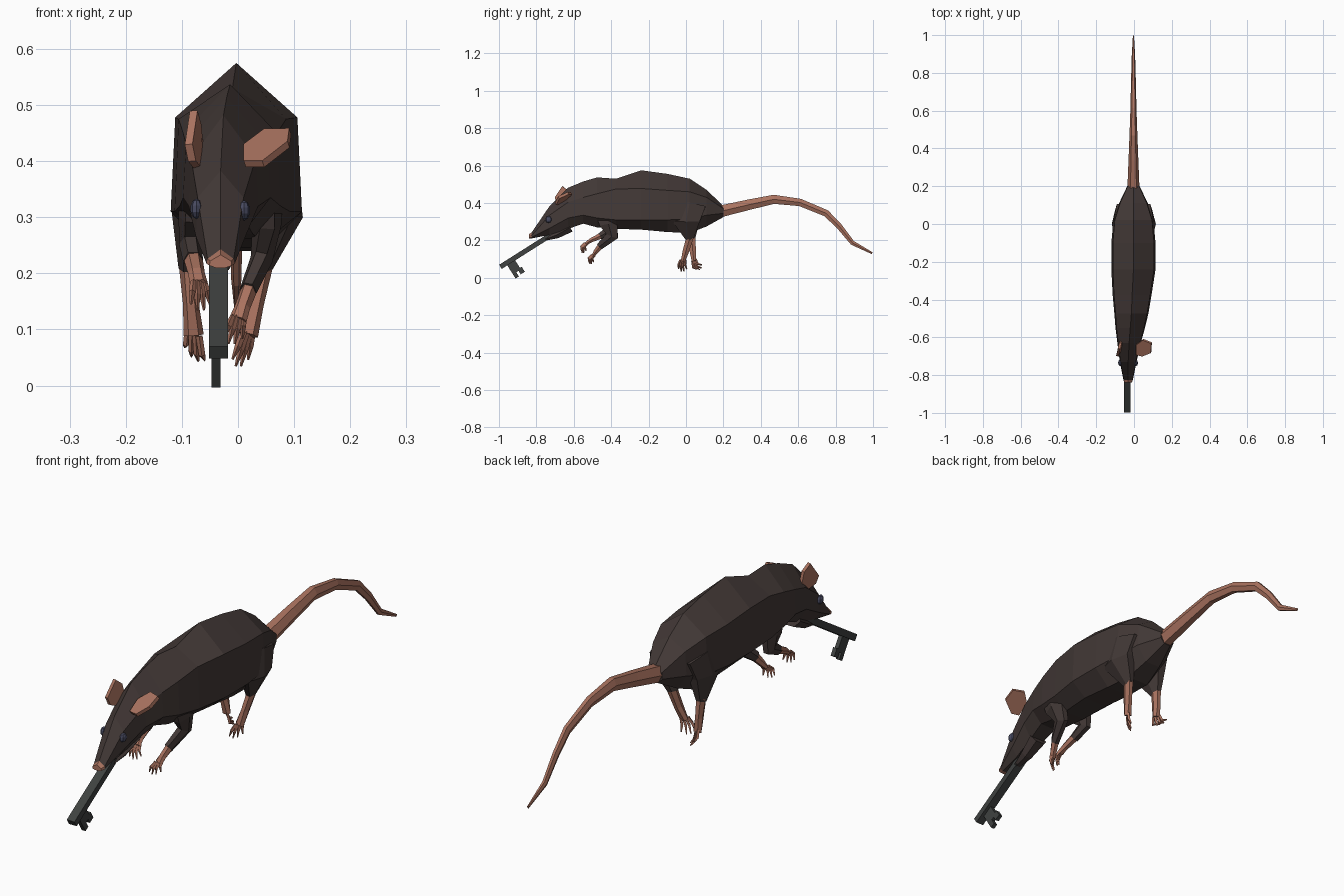
import bpy, bmesh, math
from mathutils import Vector as V


def material(name, rgb):
    m = bpy.data.materials.new(name)
    m.diffuse_color = (*rgb, 1)
    return m


FUR = material("dark_fur", (0.055, 0.040, 0.037))
SKIN = material("pink_skin", (0.40, 0.17, 0.115))
IRON = material("dark_iron", (0.05, 0.054, 0.052))
EYE = material("eye_blue", (0.07, 0.075, 0.13))


def finish(name, bm, mat):
    bmesh.ops.recalc_face_normals(bm, faces=bm.faces)
    me = bpy.data.meshes.new(name)
    bm.to_mesh(me)
    bm.free()
    ob = bpy.data.objects.new(name, me)
    bpy.context.collection.objects.link(ob)
    me.materials.append(mat)
    return ob


def loft(name, rings, mat):
    bm = bmesh.new()
    vs = [[bm.verts.new(p) for p in r] for r in rings]
    n = len(rings[0])
    for a, b in zip(vs, vs[1:]):
        for i in range(n):
            j = (i + 1) % n
            bm.faces.new((a[i], a[j], b[j], b[i]))
    bm.faces.new(vs[0])
    bm.faces.new(vs[-1])
    return finish(name, bm, mat)


def tube(name, path, mat, sides=6, phase=0.0):
    """path rows: x, y, z, radius across x, radius in the other direction"""
    pts = [V(p[:3]) for p in path]
    rings = []
    for i, p in enumerate(path):
        t = (pts[min(i + 1, len(pts) - 1)] - pts[max(i - 1, 0)]).normalized()
        a = (V((1, 0, 0)) - t * t.x).normalized()
        b = t.cross(a)
        rings.append([pts[i] + a * p[3] * math.cos(phase + k * math.tau / sides)
                      + b * p[4] * math.sin(phase + k * math.tau / sides) for k in range(sides)])
    return loft(name, rings, mat)


def toes(name, palm, tip, spread, bend):
    palm, tip, spread, bend = V(palm), V(tip), V(spread), V(bend)
    for i in range(4):
        f = (i - 1.5) / 1.5
        end = tip + spread * f + (palm - tip) * 0.22 * f * f
        start = palm + spread * f * 0.55
        mid = (start + end) / 2 + bend
        tube(f"{name}_{i + 1}", [(*start, .006, .007), (*mid, .006, .007), (*end, .002, .003)], SKIN, 4)


def plate(name, pts, mat, thick):
    bm = bmesh.new()
    bm.faces.new([bm.verts.new(p) for p in pts])
    ob = finish(name, bm, mat)
    s = ob.modifiers.new("thickness", "SOLIDIFY")
    s.thickness = thick
    s.offset = 0
    return ob


# body and head: y, centre x, half width, top z, upper side z, lower side z, belly z
stations = [
    (.20, -.003, .033, .385, .370, .345, .325),
    (.11, -.003, .076, .470, .430, .335, .275),
    (.02, -.003, .106, .530, .460, .315, .240),
    (-.10, -.003, .117, .556, .468, .31, .245),
    (-.24, -.003, .117, .575, .478, .31, .258),
    (-.375, -.010, .103, .530, .475, .31, .262),
    (-.475, -.014, .090, .537, .450, .32, .270),
    (-.55, -.020, .078, .515, .430, .335, .290),
    (-.63, -.026, .062, .482, .405, .32, .262),
    (-.73, -.031, .044, .383, .335, .265, .230),
    (-.825, -.031, .025, .243, .226, .217, .211),
]


def section(s):
    y, c, w, zt, zu, zl, zb = s
    return [V(p) for p in ((c, y, zt), (c + w * .93, y, zu), (c + w, y, zl), (c + w * .45, y, zb),
                           (c - w * .45, y, zb), (c - w, y, zl), (c - w * .93, y, zu))]


body = [section(s) for s in stations]
loft("body", body, FUR)

# nose cap and lower jaw
loft("nose", [body[-1], section((-.84, -.031, .02, .233, .222, .214, .210))], SKIN)
tube("lower_jaw", [(-.029, -.62, .27, .04, .03), (-.03, -.69, .23, .028, .022),
                   (-.031, -.75, .207, .015, .009)], FUR, 6)

# eyes
for side, loc in (("left", (-.074, -.735, .315)), ("right", (.011, -.735, .312))):
    bm = bmesh.new()
    bmesh.ops.create_uvsphere(bm, u_segments=8, v_segments=5, radius=.018)
    for v in bm.verts:
        v.co.x *= .6
        v.co += V(loc)
    finish("eye_" + side, bm, EYE)

# ears
plate("ear_right", [(.012, -.69, .395), (.012, -.64, .425), (.048, -.612, .452),
                    (.093, -.63, .453), (.09, -.68, .430), (.045, -.698, .395)], SKIN, .014)
plate("ear_left", [(-.082, -.69, .40), (-.088, -.70, .43), (-.079, -.66, .49),
                   (-.072, -.63, .465), (-.068, -.62, .42), (-.07, -.65, .385)], SKIN, .014)

# tail
tube("tail", [(-.003, .19, .357, .032, .036), (-.003, .34, .392, .026, .032),
              (-.003, .47, .42, .021, .028), (-.003, .61, .403, .016, .023),
              (-.003, .75, .345, .013, .021), (-.003, .82, .275, .011, .018),
              (-.003, .89, .187, .009, .014), (-.003, .995, .132, .003, .006)], SKIN, 6)

# hind legs: furry thigh, bare shank and toes
tube("thigh_right", [(.07, .02, .40, .032, .10), (.078, .0, .305, .038, .085),
                     (.043, .02, .208, .017, .024)], FUR)
tube("shank_right", [(.047, .022, .22, .017, .022), (.032, .0, .145, .014, .02),
                     (.018, -.016, .09, .018, .013)], SKIN)
toes("hind_toe_right", (.018, -.016, .095), (.0, -.018, .033), (.014, .022, 0), (0, -.006, 0))
tube("thigh_left", [(-.075, .02, .40, .032, .10), (-.082, .0, .305, .036, .085),
                    (-.088, .03, .208, .018, .024)], FUR)
tube("shank_left", [(-.088, .03, .22, .018, .022), (-.084, .036, .145, .014, .02),
                    (-.079, .042, .09, .018, .013)], SKIN)
toes("hind_toe_left", (-.079, .042, .095), (-.077, .08, .047), (-.018, .014, .012), (0, -.006, -.012))

# front legs: furry arm, bare hand and toes
tube("arm_right", [(.05, -.43, .38, .028, .075), (.052, -.415, .29, .026, .055),
                   (.042, -.395, .225, .02, .038), (.018, -.462, .168, .016, .021)], FUR)
tube("hand_right", [(.021, -.455, .174, .015, .019), (.008, -.482, .14, .014, .014),
                    (.0, -.497, .118, .016, .009)], SKIN)
toes("front_toe_right", (.0, -.495, .122), (-.012, -.51, .073), (.017, .012, 0), (0, -.01, .003))
tube("arm_left", [(-.075, -.43, .38, .028, .075), (-.082, -.42, .30, .024, .055),
                  (-.085, -.405, .252, .02, .034), (-.08, -.46, .222, .018, .02)], FUR)
tube("hand_left", [(-.08, -.453, .226, .017, .018), (-.074, -.51, .20, .015, .013),
                   (-.07, -.535, .182, .016, .009)], SKIN)
toes("front_toe_left", (-.07, -.533, .185), (-.066, -.551, .133), (.017, .012, 0), (0, -.01, .003))

# key held in the mouth: square shaft and a notched bit
end, along, down = V((-.035, -.992, .059)), V((0, .845, .535)), V((0, .535, -.845))
h, d = .017 * math.sqrt(2), .013 * math.sqrt(2)
tube("key_shaft", [(*end, h, d), (*(end + along * .37), h, d)], IRON, 4, math.pi / 4)
bit = [(.035, 0), (.035, .096), (.056, .096), (.056, .07), (.07, .07),
       (.07, .092), (.096, .092), (.096, .06), (.085, .06), (.085, 0)]
plate("key_bit", [end + V((-.004, 0, 0)) + along * u + down * v for u, v in bit], IRON, .016)
